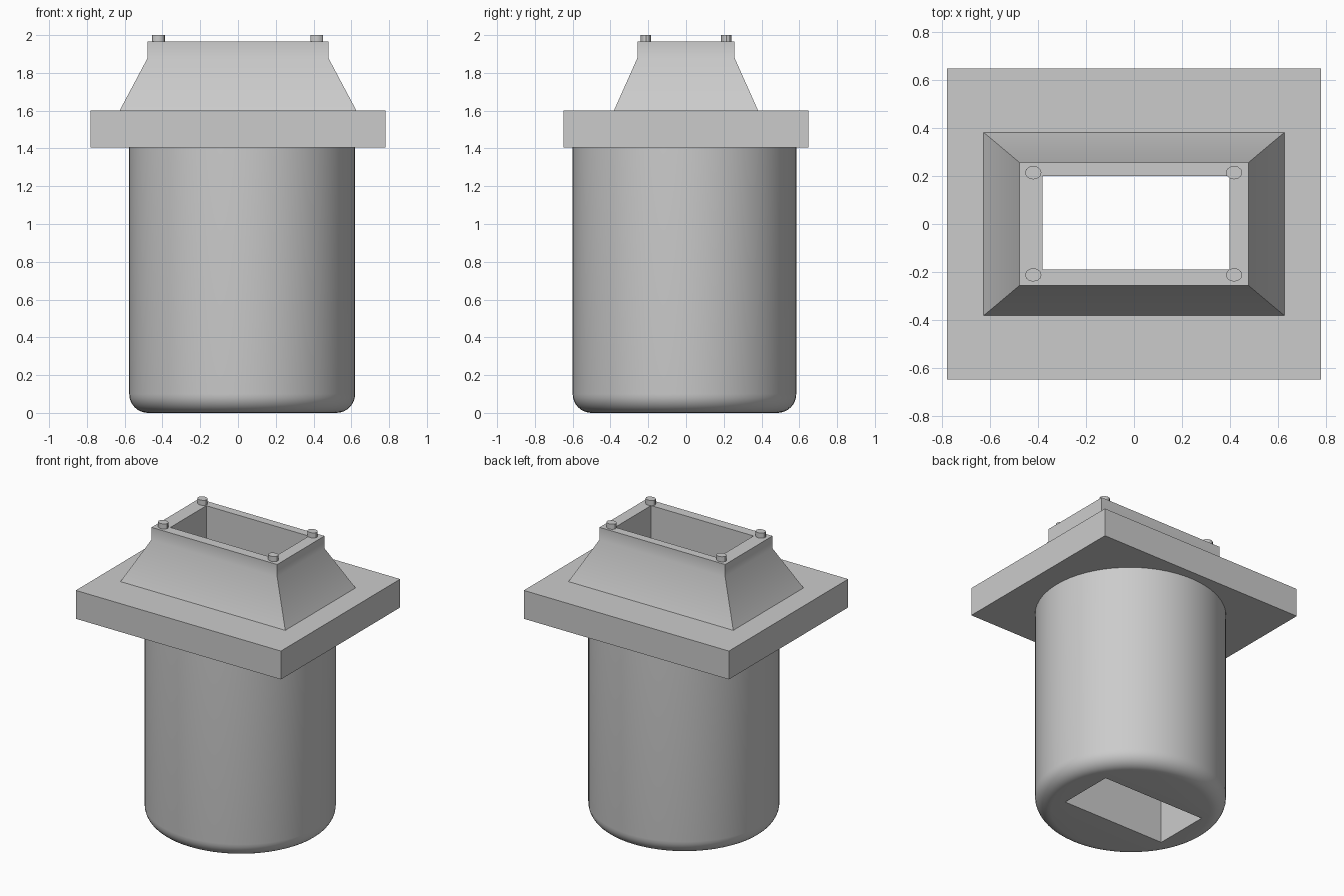
import bpy, bmesh, math

cube = bpy.data.objects.get("Cube")
if cube:
    bpy.data.objects.remove(cube, do_unlink=True)

COLOUR = (0.6, 0.6, 0.6, 1)
grey = bpy.data.materials.new("plain_grey")
grey.use_nodes = True
grey.diffuse_color = COLOUR
grey.node_tree.nodes["Principled BSDF"].inputs["Base Color"].default_value = COLOUR


def ellipse(cx, cy, rx, ry, sides):
    angles = [2 * math.pi * i / sides for i in range(sides)]
    return [(cx + rx * math.cos(a), cy + ry * math.sin(a)) for a in angles]


def rectangle(hx, hy, cx=0, cy=0):
    return [(cx + sx * hx, cy + sy * hy) for sx, sy in ((-1, -1), (1, -1), (1, 1), (-1, 1))]


def loft(name, sections):
    """Solid through a stack of (z, outline) sections, capped at both ends."""
    bm = bmesh.new()
    rings = [[bm.verts.new((x, y, z)) for x, y in outline] for z, outline in sections]
    for low, high in zip(rings, rings[1:]):
        for i in range(len(low)):
            j = (i + 1) % len(low)
            bm.faces.new((low[i], low[j], high[j], high[i]))
    bm.faces.new(rings[0][::-1])
    bm.faces.new(rings[-1])
    mesh = bpy.data.meshes.new(name)
    bm.to_mesh(mesh)
    bm.free()
    obj = bpy.data.objects.new(name, mesh)
    bpy.context.collection.objects.link(obj)
    mesh.materials.append(grey)
    return obj


def select(obj):
    bpy.ops.object.select_all(action="DESELECT")
    obj.select_set(True)
    bpy.context.view_layer.objects.active = obj


def smooth(obj):
    select(obj)
    bpy.ops.object.shade_smooth_by_angle(angle=math.radians(32))


# Round body with a rolled bottom edge
ROLL, STEPS = 0.1, 8
sections = []
for i in range(STEPS + 1):
    a = math.pi / 2 * i / STEPS
    inset = ROLL * (1 - math.sin(a))
    sections.append((ROLL * (1 - math.cos(a)),
                     ellipse(0.022, -0.008, 0.598 - inset, 0.592 - inset, 64)))
sections.append((1.405, ellipse(0.022, -0.008, 0.598, 0.592, 64)))
body = loft("round_body", sections)

# Square flange and tapered collar
flange = loft("flange_plate", [(z, rectangle(0.78, 0.648)) for z in (1.405, 1.6)])
collar = loft("tapered_collar", [(1.6, rectangle(0.627, 0.382)),
                                 (1.88, rectangle(0.478, 0.257)),
                                 (1.965, rectangle(0.478, 0.257))])

# Rectangular passage through every part
cutter = loft("passage_cutter", [(z, rectangle(0.39, 0.195, 0.009, 0.005)) for z in (-0.2, 2.2)])
cutter.hide_render = True
for part in (body, flange, collar):
    cut = part.modifiers.new("passage", "BOOLEAN")
    cut.operation, cut.solver, cut.object = "DIFFERENCE", "EXACT", cutter
    select(part)
    bpy.ops.object.modifier_apply(modifier=cut.name)
    smooth(part)
bpy.data.objects.remove(cutter, do_unlink=True)

# Four corner studs on the rim
for x, side in ((-0.42, "right"), (0.417, "left")):
    for y, end in ((-0.212, "front"), (0.214, "back")):
        smooth(loft(f"stud_{end}_{side}",
                    [(z, ellipse(x, y, 0.034, 0.028, 12)) for z in (1.955, 2.0)]))
